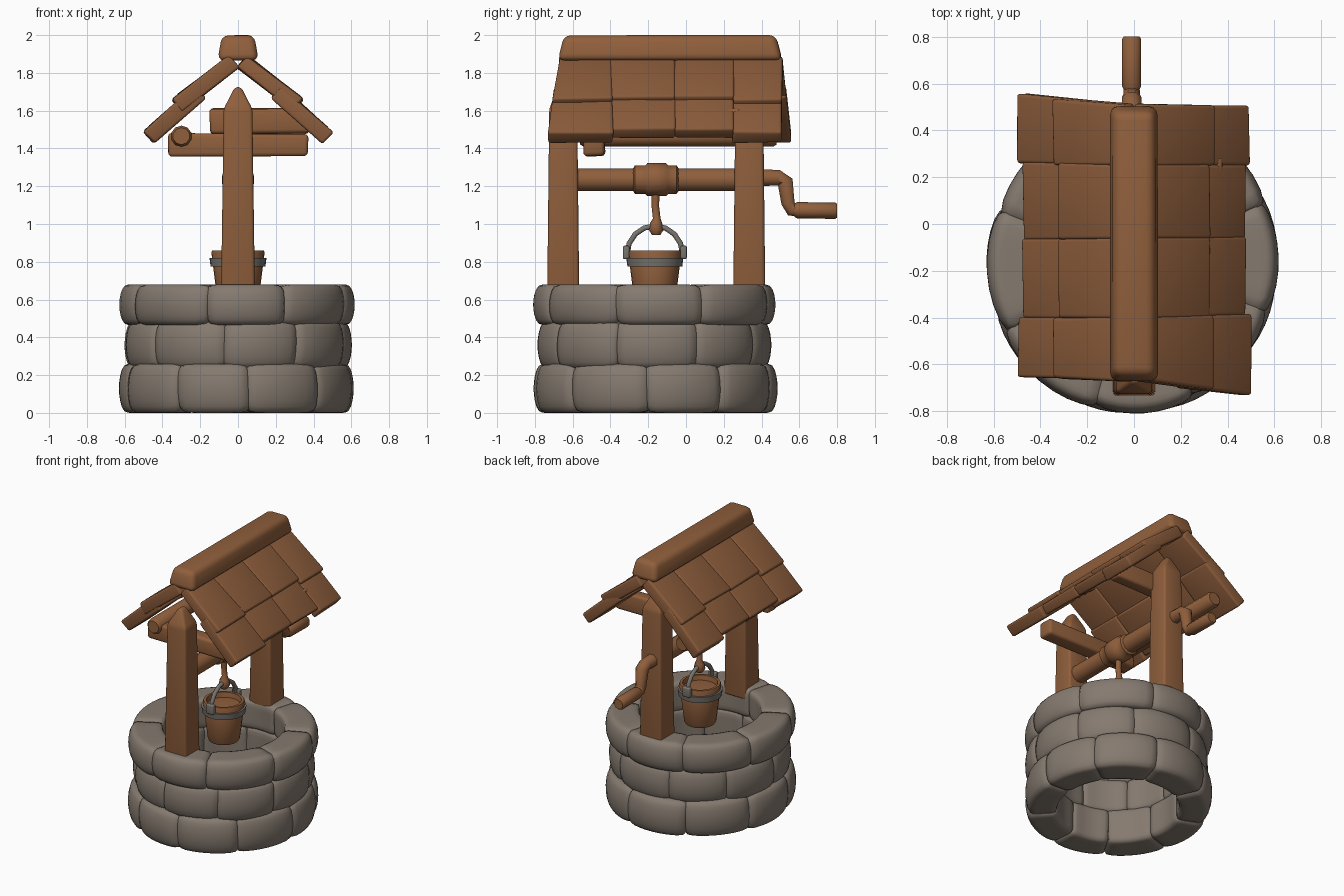
import bpy, bmesh, math, random
from mathutils import Vector

random.seed(4)
if "Cube" in bpy.data.objects:
    bpy.data.objects.remove(bpy.data.objects["Cube"])


def material(name, colour):
    m = bpy.data.materials.new(name)
    m.use_nodes = True
    m.diffuse_color = (*colour, 1)
    m.node_tree.nodes["Principled BSDF"].inputs["Base Color"].default_value = (*colour, 1)
    return m


STONE = material("warm grey stone", (0.235, 0.195, 0.16))
WOOD = material("brown wood", (0.28, 0.115, 0.045))
ROOF = material("roof wood", (0.25, 0.103, 0.042))
METAL = material("grey metal", (0.19, 0.175, 0.155))
CENTRE_Y = -0.165


def finish(name, bm, mat, bevel=0, angle=50):
    bmesh.ops.recalc_face_normals(bm, faces=bm.faces)
    if bevel:
        bmesh.ops.bevel(bm, geom=bm.edges[:], offset=bevel, segments=3,
                        profile=0.5, affect='EDGES', clamp_overlap=True)
    me = bpy.data.meshes.new(name)
    bm.to_mesh(me)
    bm.free()
    ob = bpy.data.objects.new(name, me)
    me.materials.append(mat)
    bpy.context.collection.objects.link(ob)
    bpy.ops.object.select_all(action='DESELECT')
    ob.select_set(True)
    bpy.context.view_layer.objects.active = ob
    bpy.ops.object.shade_smooth_by_angle(angle=math.radians(angle))
    return ob


def box(name, lo, hi, mat, bevel=0.02, jitter=0.005, place=None):
    """Slightly uneven bevelled block; place maps unit corners to positions."""
    bm = bmesh.new()
    bmesh.ops.create_cube(bm, size=1)
    for v in bm.verts:
        f = v.co + Vector((0.5, 0.5, 0.5))
        v.co = place(f) if place else Vector(a + (b - a) * t for a, b, t in zip(lo, hi, f))
        v.co += Vector(random.uniform(-jitter, jitter) for _ in range(3))
    return finish(name, bm, mat, bevel)


def sweep(name, path, mat, sides=12, x=0, bevel=0, closed=False):
    """Tube in a plane of constant x; path holds (y, z, radius)."""
    bm = bmesh.new()
    rings = []
    n = len(path)
    for i, (y, z, r) in enumerate(path):
        a = path[i - 1] if closed else path[max(i - 1, 0)]
        b = path[(i + 1) % n] if closed else path[min(i + 1, n - 1)]
        tangent = Vector((0, b[0] - a[0], b[1] - a[1])).normalized()
        side = Vector((1, 0, 0))
        up = tangent.cross(side)
        ring = []
        for k in range(sides):
            t = math.tau * (k + 0.5) / sides
            ring.append(bm.verts.new(Vector((x, y, z)) + r * (math.cos(t) * side + math.sin(t) * up)))
        rings.append(ring)
    pairs = list(zip(rings, rings[1:]))
    if closed:
        pairs.append((rings[-1], rings[0]))
    else:
        bm.faces.new(rings[0])
        bm.faces.new(rings[-1])
    for a, b in pairs:
        for k in range(sides):
            j = (k + 1) % sides
            bm.faces.new((a[k], a[j], b[j], b[k]))
    return finish(name, bm, mat, bevel)


def lathe(name, profile, mat, steps=24):
    """Turn (radius, z) points about the well's axis."""
    bm = bmesh.new()
    vs = [bm.verts.new((r, 0, z)) for r, z in profile]
    edges = [bm.edges.new(p) for p in zip(vs, vs[1:])]
    bmesh.ops.spin(bm, geom=vs + edges, cent=(0, 0, 0), axis=(0, 0, 1),
                   angle=math.tau, steps=steps)
    bmesh.ops.remove_doubles(bm, verts=bm.verts, dist=0.0005)
    bmesh.ops.translate(bm, verts=bm.verts, vec=(0, CENTRE_Y, 0))
    return finish(name, bm, mat, angle=35)


def stone(name, a0, a1, r0, r1, z0, z1):
    """Rounded wedge of a ring."""
    bm = bmesh.new()
    bmesh.ops.create_cube(bm, size=2)
    bmesh.ops.subdivide_edges(bm, edges=bm.edges[:], cuts=7, use_grid_fill=True)
    lean, swell = random.uniform(-0.03, 0.03), random.uniform(-0.012, 0.012)
    for v in bm.verts:
        c = v.co
        u, w, h = c * (max(map(abs, c)) / sum(abs(t) ** 9 for t in c) ** (1 / 9))
        a = (a0 + a1) / 2 + (a1 - a0) / 2 * (u * 1.05 + lean * h)
        r = (r0 + r1) / 2 + (r1 - r0) / 2 * w
        if w > 0:
            r += swell - 0.025 * h * h * w - 0.012 * u * u * w
        z = (z0 + z1) / 2 + (z1 - z0) / 2 * h
        v.co = (r * math.cos(a), CENTRE_Y + 1.03 * r * math.sin(a), z)
    return finish(name, bm, STONE, angle=70)


# Stone wall: three courses of rounded blocks over a thin inner core
courses = [("bottom", 9, 6.6, 0.625, 0.0, 0.26),
           ("middle", 9, -8, 0.605, 0.235, 0.485),
           ("top", 8, -19, 0.625, 0.465, 0.68)]
for label, count, start, radius, z0, z1 in courses:
    step = math.tau / count
    cuts = [math.radians(start - 90) + step * (i + random.uniform(-0.07, 0.07)) for i in range(count)]
    cuts.append(cuts[0] + math.tau)
    for i in range(count):
        stone(f"{label}_stone_{i + 1}", cuts[i], cuts[i + 1], 0.40, radius, z0, z1)
lathe("wall_core", [(0.43, 0.03), (0.55, 0.03), (0.55, 0.63), (0.43, 0.63), (0.43, 0.03)], STONE, 36)

# Pointed posts
for name, y in (("front_post", -0.65), ("back_post", 0.335)):
    bm = bmesh.new()
    bmesh.ops.create_cube(bm, size=2)
    for v in bm.verts:
        high = v.co.z > 0
        v.co = (v.co.x * (0.076 if high else 0.09), y + v.co.y * (0.074 if high else 0.085),
                1.61 if high else 0.6)
    bm.faces.ensure_lookup_table()
    top = max(bm.faces, key=lambda f: f.calc_center_median().z)
    tip = bmesh.ops.extrude_face_region(bm, geom=[top])["geom"]
    for v in (g for g in tip if isinstance(g, bmesh.types.BMVert)):
        v.co = (v.co.x * 0.22, y + (v.co.y - y) * 0.4, 1.725)
    bmesh.ops.delete(bm, geom=[top], context='FACES_ONLY')
    finish(name, bm, WOOD, 0.018)

# Beams under the roof
box("front_cross_beam", (-0.37, -0.54, 1.36), (0.37, -0.43, 1.48), WOOD)
box("back_cross_beam", (-0.15, 0.19, 1.48), (0.38, 0.29, 1.61), WOOD)
sweep("side_beam", [(-0.56, 1.465, 0.045), (-0.54, 1.465, 0.056),
                    (0.46, 1.465, 0.056), (0.48, 1.465, 0.045)], WOOD, 10, x=-0.3)

# Roof: two overlapping rows of boards on each slope
PITCH = math.radians(41.8)
ridge_y = [-0.67, -0.4, -0.06, 0.25, 0.51]
eave_y = {1: [-0.73, -0.39, -0.06, 0.25, 0.50], -1: [-0.65, -0.40, -0.07, 0.26, 0.55]}
rows = [("lower", 0.22, 0.575, 0.0, 0.0), ("upper", -0.02, 0.345, 0.0, 0.028)]
for s, side in ((1, "left"), (-1, "right")):
    down = Vector((s * math.cos(PITCH), 0, -math.sin(PITCH)))
    normal = Vector((s * math.sin(PITCH), 0, math.cos(PITCH)))
    for label, t0, t1, lift0, lift1 in rows:
        for i in range(4):
            end = i in (0, 3)
            extra = random.uniform(-0.008, 0.004) + (0.012 if end else -0.012)

            def place(f):
                t = t0 + (t1 + extra - t0) * f.x
                k = i + (1 if f.y > 0.5 else 0)
                y = ridge_y[k] + (eave_y[s][k] - ridge_y[k]) * t / 0.575
                y += 0.003 if f.y > 0.5 else -0.003
                thick = (f.z - 0.5) * 0.075 - (0.01 if end and f.z < 0.5 else 0)
                lift = lift0 + (lift1 - lift0) * f.x + thick
                return Vector((s * 0.04, y, 1.85)) + down * t + normal * lift

            box(f"{side}_{label}_board_{i + 1}", None, None, ROOF, 0.014, 0.005, place)


def ridge_place(f):
    return Vector(((f.x - 0.5) * (0.215 if f.z < 0.5 else 0.17),
                   -0.085 + (f.y - 0.5) * (1.19 if f.z < 0.5 else 1.12),
                   1.865 if f.z < 0.5 else 2.0))


box("ridge_beam", None, None, WOOD, 0.035, 0.002, ridge_place)

# Winch: axle, wound rope and crank
sweep("axle", [(-0.6, 1.235, 0.062), (0.27, 1.235, 0.062)], WOOD, 12)
sweep("wound_rope", [(-0.28, 1.235, 0.06), (-0.27, 1.235, 0.076), (-0.215, 1.235, 0.076),
                     (-0.205, 1.235, 0.087), (-0.105, 1.235, 0.087), (-0.095, 1.235, 0.076),
                     (-0.05, 1.235, 0.076), (-0.04, 1.235, 0.06)], WOOD, 14)
sweep("crank_arm", [(0.38, 1.245, 0.048), (0.49, 1.245, 0.045), (0.525, 1.225, 0.045),
                    (0.54, 1.11, 0.038), (0.56, 1.075, 0.038), (0.6, 1.07, 0.034)], WOOD, 8, x=-0.01)
sweep("crank_handle", [(0.575, 1.073, 0.036), (0.59, 1.073, 0.043),
                       (0.79, 1.07, 0.043), (0.8, 1.07, 0.036)], WOOD, 10, x=-0.01)

# Hanging rope with its knot
sweep("hanging_rope", [(-0.16, 1.2, 0.024), (-0.163, 1.1, 0.02), (-0.155, 1.03, 0.02),
                       (-0.158, 1.005, 0.032), (-0.158, 0.97, 0.04), (-0.158, 0.942, 0.022)], WOOD, 10)

# Bucket with band and bail
lathe("bucket", [(0, 0.57), (0.1, 0.57), (0.108, 0.585), (0.141, 0.85), (0.136, 0.86),
                 (0.118, 0.86), (0.112, 0.825), (0, 0.835)], WOOD)
lathe("bucket_band", [(0.128, 0.775), (0.145, 0.775), (0.151, 0.82), (0.13, 0.82), (0.128, 0.775)], METAL)
bail = [(CENTRE_Y + 0.147 * math.cos(math.pi * i / 8),
         0.84 + 0.15 * math.sin(math.pi * i / 8), 0.015) for i in range(9)]
sweep("bucket_bail", bail, METAL, 8)
for s, side in ((-1, "front"), (1, "back")):
    y = CENTRE_Y + s * 0.152
    box(f"{side}_bail_clip", (-0.03, y - 0.017, 0.815), (0.03, y + 0.017, 0.885), METAL, 0.008, 0)
